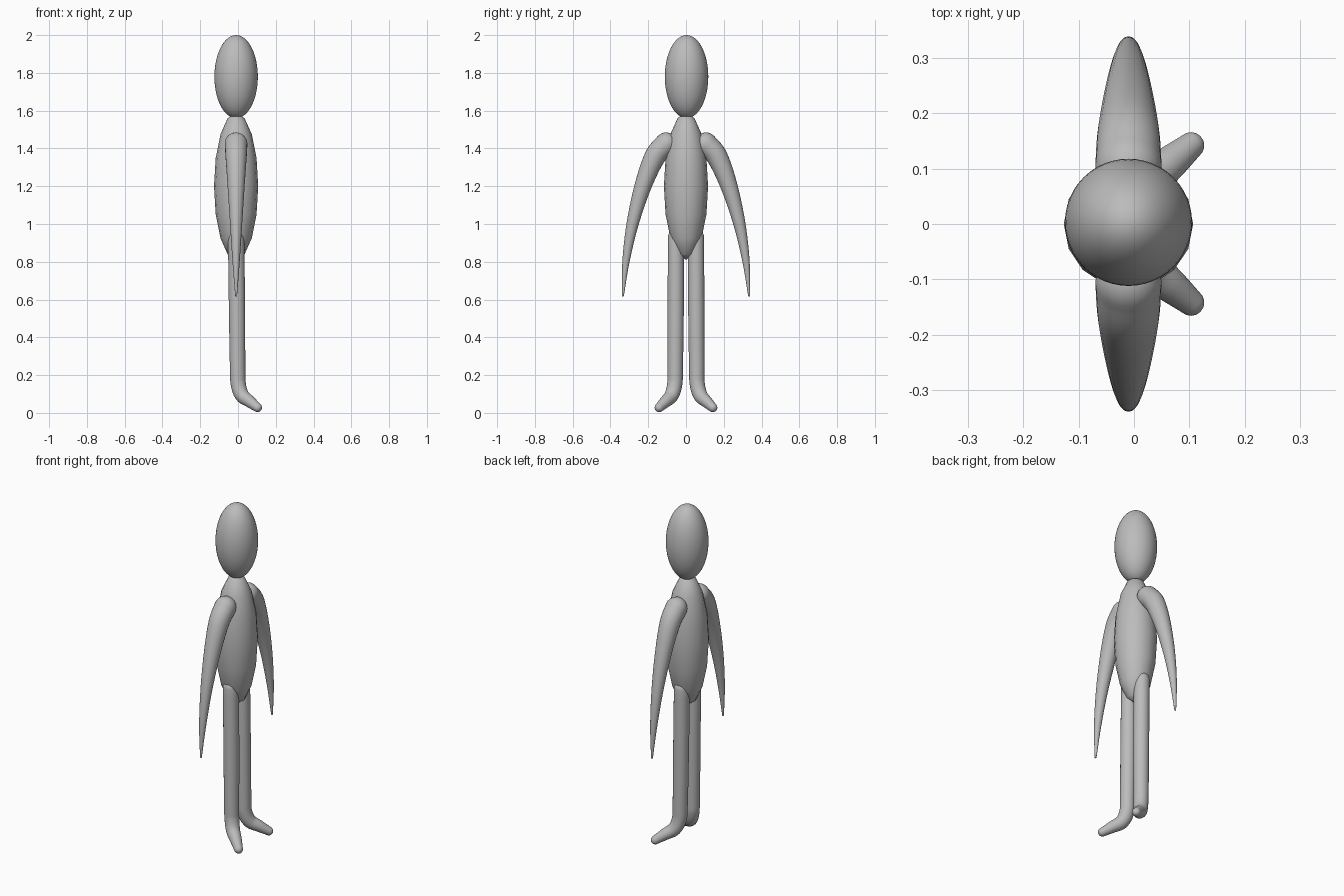
import bpy, bmesh, math
from mathutils import Vector

if "Cube" in bpy.data.objects:
    bpy.data.objects.remove(bpy.data.objects["Cube"])

grey = bpy.data.materials.new("plain grey")
grey.diffuse_color = (0.5, 0.5, 0.5, 1)
grey.use_nodes = True
grey.node_tree.nodes["Principled BSDF"].inputs["Base Color"].default_value = grey.diffuse_color
CX = -0.01  # body axis


def finish(name, bm):
    bmesh.ops.recalc_face_normals(bm, faces=bm.faces)
    me = bpy.data.meshes.new(name)
    bm.to_mesh(me)
    bm.free()
    me.materials.append(grey)
    for p in me.polygons:
        p.use_smooth = True
    ob = bpy.data.objects.new(name, me)
    bpy.context.collection.objects.link(ob)
    return ob


def ellipsoid(name, centre, radii, seg, rings):
    bm = bmesh.new()
    bmesh.ops.create_uvsphere(bm, u_segments=seg, v_segments=rings, radius=1)
    for v in bm.verts:
        v.co = Vector([c + r * k for c, r, k in zip(centre, radii, v.co)])
    return finish(name, bm)


def spline(pts, steps):
    """Catmull-Rom samples through (x, y, z, radius) points."""
    p = [Vector(q) for q in pts]
    p = [2 * p[0] - p[1]] + p + [2 * p[-1] - p[-2]]
    out = []
    for i in range(1, len(p) - 2):
        a, b, c, d = p[i - 1:i + 3]
        for s in range(steps):
            t = s / steps
            out.append(0.5 * (2 * b + (c - a) * t + (2 * a - 5 * b + 4 * c - d) * t * t
                              + (3 * b - a - 3 * c + d) * t ** 3))
    return out + [p[-2]]


def limb(name, pts, side, seg=24, steps=6):
    """Tapered round tube with domed ends, mirrored by side."""
    path = spline([(x, y * side, z, r) for x, y, z, r in pts], steps)
    pos = [q.to_3d() for q in path]
    rad = [q[3] for q in path]
    n = len(pos)
    tan = [(pos[min(i + 1, n - 1)] - pos[max(i - 1, 0)]).normalized() for i in range(n)]
    dome = [math.radians(a) for a in (85, 68, 50, 34, 16)]
    rings = [(pos[0] - tan[0] * rad[0] * math.sin(a), tan[0], rad[0] * math.cos(a)) for a in dome]
    rings += list(zip(pos, tan, rad))
    rings += [(pos[-1] + tan[-1] * rad[-1] * math.sin(a), tan[-1], rad[-1] * math.cos(a))
              for a in reversed(dome)]
    bm = bmesh.new()
    u = Vector((1, 0, 0))
    prev = None
    for c, t, r in rings:
        u = (u - t * u.dot(t)).normalized()
        w = t.cross(u)
        ring = [bm.verts.new(c + r * (u * math.cos(k * math.tau / seg) + w * math.sin(k * math.tau / seg)))
                for k in range(seg)]
        if prev:
            for k in range(seg):
                j = (k + 1) % seg
                bm.faces.new((prev[k], prev[j], ring[j], ring[k]))
        else:
            bm.faces.new(ring)
        prev = ring
    bm.faces.new(prev)
    return finish(name, bm)


# Head and coarse torso
ellipsoid("head", (CX, 0.003, 1.78), (0.115, 0.115, 0.22), 48, 32)
ellipsoid("torso", (CX, 0, 1.2), (0.117, 0.117, 0.39), 16, 8)

# Arms: thick at the shoulder, pointed at the hand
arm = [(CX, 0.105, 1.425, 0.060), (CX, 0.165, 1.355, 0.056), (CX, 0.228, 1.2, 0.045),
       (CX, 0.283, 1.0, 0.032), (CX, 0.318, 0.8, 0.019), (CX, 0.334, 0.62, 0.005)]
# Legs: straight, with the foot turned forwards and outwards
leg = [(CX, 0.053, 0.93, 0.043), (-0.006, 0.054, 0.6, 0.043), (-0.002, 0.057, 0.24, 0.041),
       (0.002, 0.060, 0.15, 0.040), (0.022, 0.077, 0.092, 0.038), (0.062, 0.108, 0.06, 0.032),
       (0.103, 0.142, 0.028, 0.024)]
for side, label in ((-1, "right"), (1, "left")):
    limb(label + "_arm", arm, side)
    limb(label + "_leg", leg, side)
